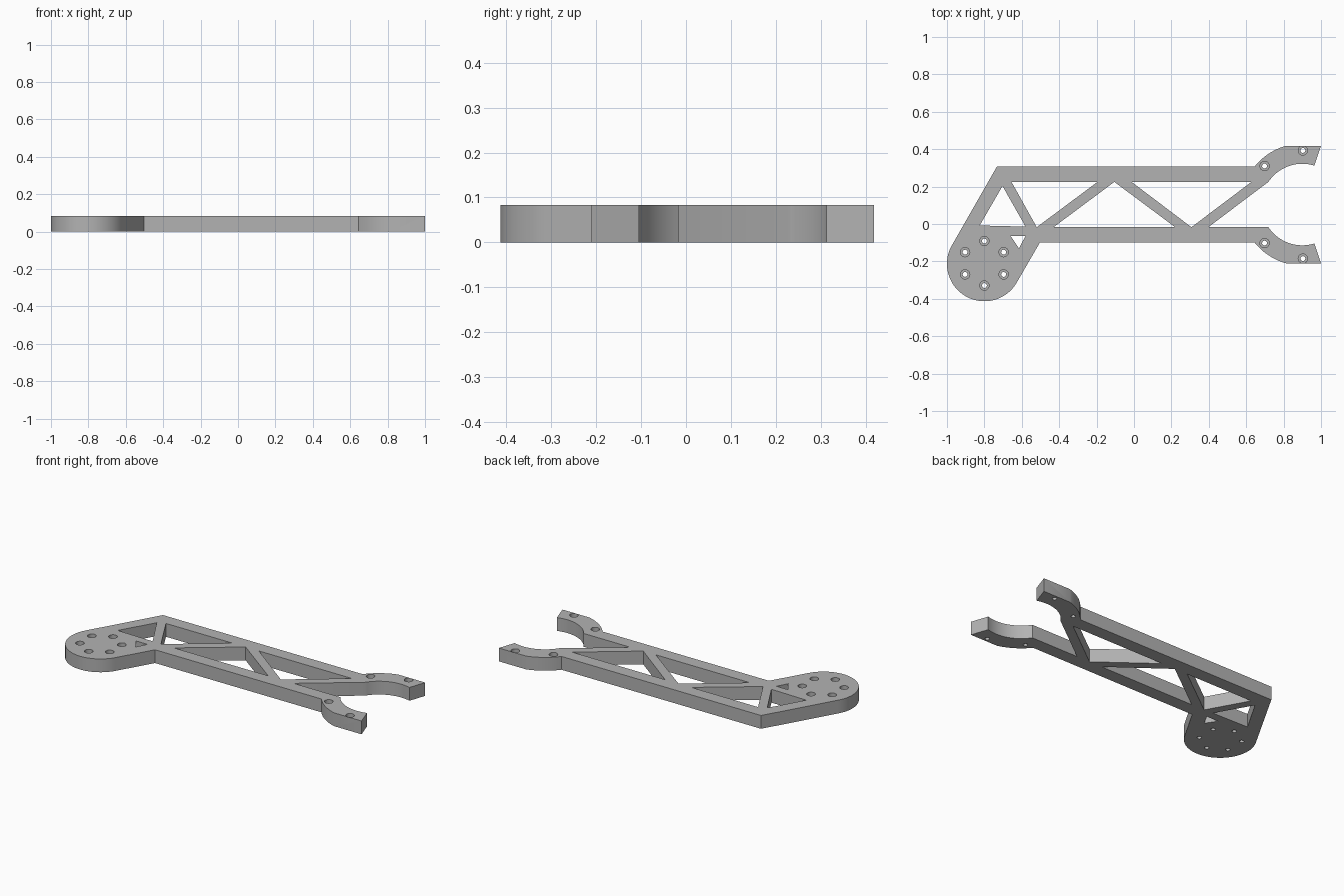
import bpy, bmesh
from math import cos, sin, radians, atan2, asin, degrees

HEIGHT = 0.083
HUB = (-0.8, -0.213)       # round mounting end
CLAW = (0.9, 0.104)        # centre of the gripping claw
TOP, MID = 0.307, 0.104    # outer rail edge and claw mirror line
RAIL_IN = 0.225            # inner edge of upper rail
LOW_IN = 2 * MID - RAIL_IN

cube = bpy.data.objects.get("Cube")
if cube:
    bpy.data.objects.remove(cube, do_unlink=True)

grey = bpy.data.materials.new("plain grey")
grey.use_nodes = True
grey.diffuse_color = (0.45, 0.45, 0.45, 1)
grey.node_tree.nodes["Principled BSDF"].inputs["Base Color"].default_value = (0.45, 0.45, 0.45, 1)


def arc(centre, r, a0, a1, n):
    steps = [radians(a0 + (a1 - a0) * i / n) for i in range(n + 1)]
    return [(centre[0] + r * cos(a), centre[1] + r * sin(a)) for a in steps]


def prism(bm, points, z0, z1):
    low = [bm.verts.new((x, y, z0)) for x, y in points]
    high = [bm.verts.new((x, y, z1)) for x, y in points]
    bm.faces.new(low)
    bm.faces.new(high)
    for i in range(len(points)):
        j = (i + 1) % len(points)
        bm.faces.new((low[i], low[j], high[j], high[i]))


def stepped_pin(bm, x, y):
    # narrow through hole with a wide counterbore above
    rings = []
    for r, z in ((0.013, -0.05), (0.013, HEIGHT / 2), (0.025, HEIGHT / 2), (0.025, HEIGHT + 0.05)):
        rings.append([bm.verts.new((px, py, z)) for px, py in arc((x, y), r, 0, 345, 23)])
    bm.faces.new(rings[0])
    bm.faces.new(rings[-1])
    for a, b in zip(rings, rings[1:]):
        for i in range(24):
            j = (i + 1) % 24
            bm.faces.new((a[i], a[j], b[j], b[i]))


def finish(bm, name):
    bmesh.ops.recalc_face_normals(bm, faces=bm.faces[:])
    mesh = bpy.data.meshes.new(name)
    bm.to_mesh(mesh)
    bm.free()
    obj = bpy.data.objects.new(name, mesh)
    bpy.context.collection.objects.link(obj)
    mesh.materials.append(grey)
    return obj


# Upper claw outline, from the rail's outer edge round to its inner edge
R_OUT, R_IN = 0.326, 0.218
start = 180 - degrees(asin((TOP - MID) / R_OUT))
stop = 180 - degrees(asin(0.314 / R_OUT))
inner_end = 180 - degrees(asin((RAIL_IN - MID) / R_IN))
claw = arc(CLAW, R_OUT, start, stop, 12) + [(1.0, 0.418)]
claw += arc(CLAW, R_IN, degrees(atan2(0.211, 0.065)), inner_end, 24)
lower_claw = [(x, 2 * MID - y) for x, y in reversed(claw)]

# Whole plate outline, clockwise
outline = [(-0.733, TOP)] + claw + [(0.397, LOW_IN)] + lower_claw
outline += [(-0.503, 2 * MID - TOP)] + arc(HUB, 0.2, -30, -210, 48)
bm = bmesh.new()
prism(bm, outline, 0, HEIGHT)
plate = finish(bm, "arm_plate")

# Truss pockets and screw holes
pockets = [
    [(-0.703, 0.203), (-0.825, -0.008), (-0.58, -0.014)],
    [(-0.66, -0.064), (-0.58, -0.064), (-0.615, -0.13)],
    [(-0.655, RAIL_IN), (-0.195, RAIL_IN), (-0.52, LOW_IN)],
    [(-0.43, LOW_IN), (0.22, LOW_IN), (-0.105, RAIL_IN)],
    [(-0.013, RAIL_IN), (0.628, RAIL_IN), (0.307, LOW_IN)],
]
bm = bmesh.new()
for pocket in pockets:
    prism(bm, pocket, -0.05, HEIGHT + 0.05)
for x, y in arc((HUB[0], -0.21), 0.119, 30, 330, 5):
    stepped_pin(bm, x, y)
for x, y in ((0.698, 0.31), (0.903, 0.393)):
    stepped_pin(bm, x, y)
    stepped_pin(bm, x, 2 * MID - y)
cutter = finish(bm, "pocket_cutter")
cutter.hide_render = True

# Cut, then drop the cutter
cut = plate.modifiers.new("pockets", "BOOLEAN")
cut.operation = "DIFFERENCE"
cut.solver = "EXACT"
cut.object = cutter
bpy.context.view_layer.objects.active = plate
plate.select_set(True)
cutter.select_set(False)
bpy.ops.object.modifier_apply(modifier=cut.name)
bpy.data.objects.remove(cutter, do_unlink=True)
bpy.ops.object.shade_smooth_by_angle(angle=radians(30))
